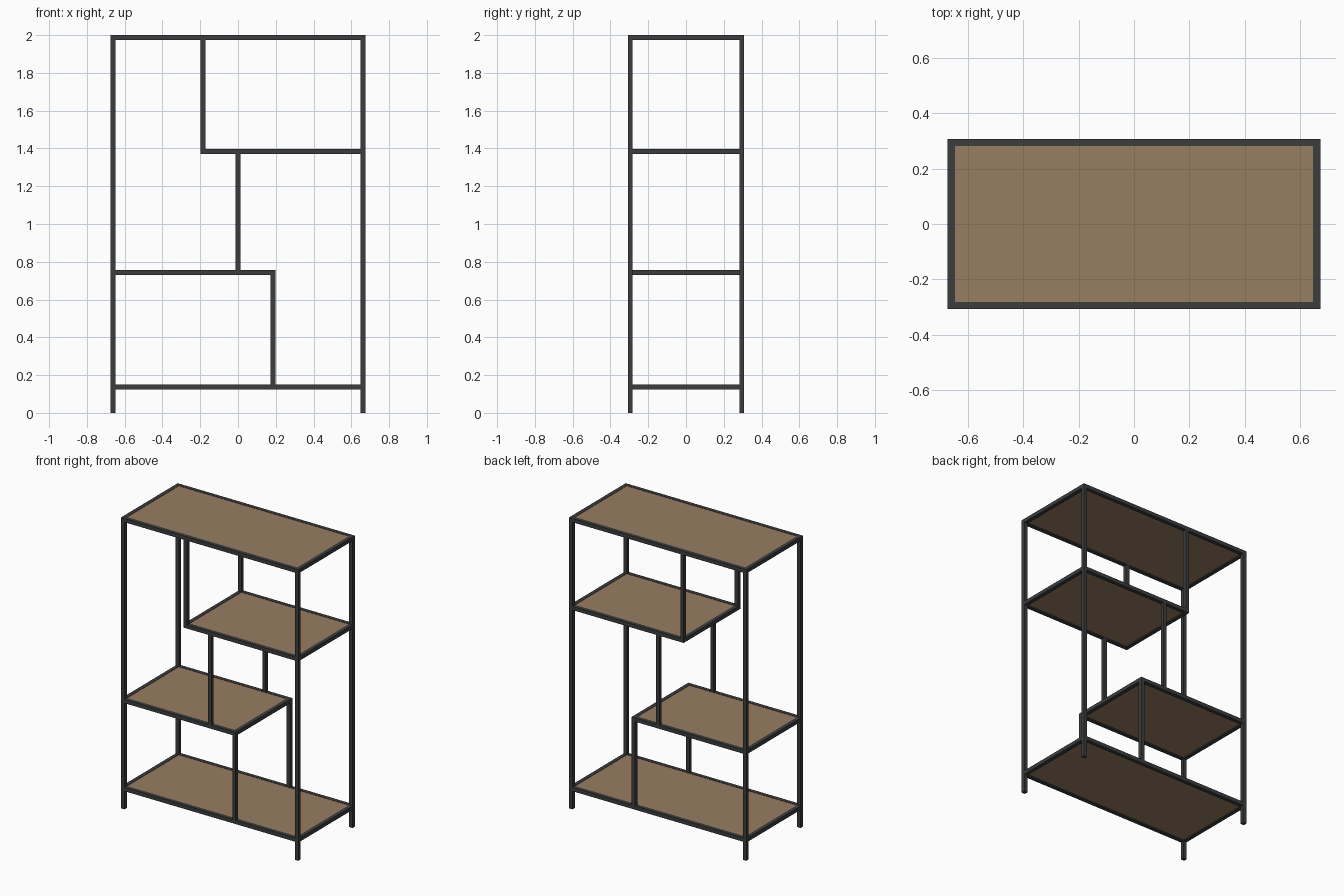
import bpy

if "Cube" in bpy.data.objects:
    bpy.data.objects.remove(bpy.data.objects["Cube"])

X, Y, T = 0.674, 0.308, 0.026   # half width, half depth, tube thickness


def material(name, color):
    m = bpy.data.materials.new(name)
    m.diffuse_color = (*color, 1)
    m.use_nodes = True
    m.node_tree.nodes["Principled BSDF"].inputs["Base Color"].default_value = m.diffuse_color
    return m


metal = material("dark metal", (0.045, 0.046, 0.048))
wood = material("brown wood", (0.31, 0.205, 0.12))


def box(name, lo, hi, mat):
    bpy.ops.mesh.primitive_cube_add(size=1, location=[(a + b) / 2 for a, b in zip(lo, hi)])
    ob = bpy.context.object
    ob.name = name
    ob.scale = [b - a for a, b in zip(lo, hi)]
    bpy.ops.object.transform_apply(location=False, rotation=False, scale=True)
    ob.data.materials.append(mat)


def upright_pair(name, x, z0, z1):
    # matching front and back square tubes, centred on x
    for side, y in (("front", -Y), ("back", Y - T)):
        box(f"{side}_{name}", (x - T / 2, y, z0), (x + T / 2, y + T, z1), metal)


def shelf(name, x0, x1, top):
    # rectangular tube frame with a wooden board set inside
    z = top - T
    for side, x in (("left", x0), ("right", x1 - T)):
        box(f"{name}_{side}_rail", (x, -Y + T, z), (x + T, Y - T, top), metal)
    for side, y in (("front", -Y), ("back", Y - T)):
        box(f"{name}_{side}_rail", (x0 + T, y, z), (x1 - T, y + T, top), metal)
    box(f"{name}_board", (x0 + T, -Y + T, top - 0.018), (x1 - T, Y - T, top - 0.002), wood)


# corner posts
for side, x in (("left", -X + T / 2), ("right", X - T / 2)):
    upright_pair(f"{side}_post", x, 0, 2)

# shelves
D = 0.185                        # offset of the outer dividers
shelf("top_shelf", -X, X, 2.0)
shelf("upper_shelf", -D - T / 2, X, 1.396)
shelf("lower_shelf", -X, D + T / 2, 0.756)
shelf("bottom_shelf", -X, X, 0.151)

# dividers; the outer two also form the free corners of the short shelves
upright_pair("upper_divider", -D, 1.396 - T, 2.0 - T)
upright_pair("middle_divider", 0, 0.756, 1.396 - T)
upright_pair("lower_divider", D, 0.151, 0.756)
